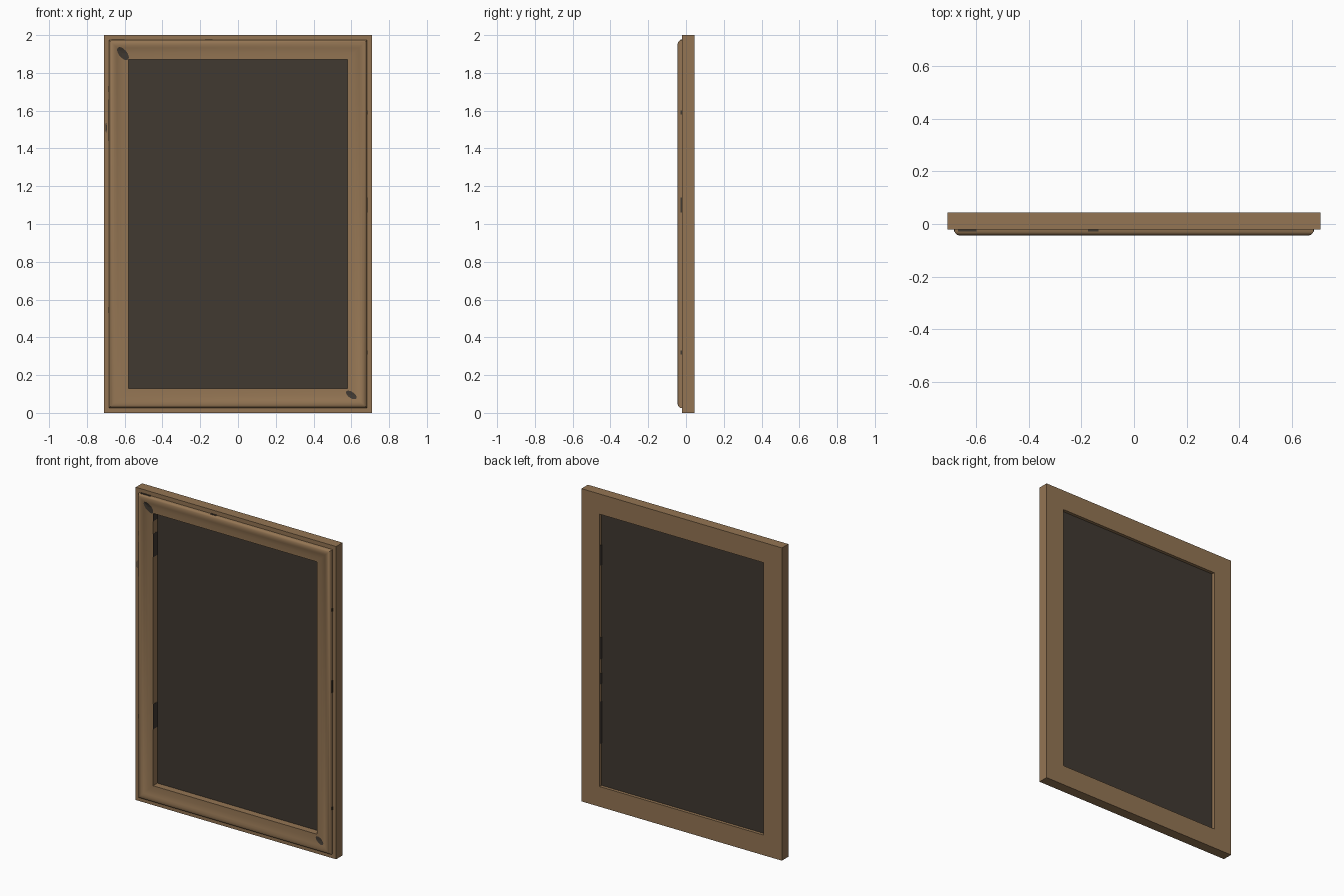
import bpy, bmesh, math

if "Cube" in bpy.data.objects:
    bpy.data.objects.remove(bpy.data.objects["Cube"])

W, H = 0.709, 2.0      # half width, height of the frame


def material(name, rgb):
    m = bpy.data.materials.new(name)
    m.diffuse_color = (*rgb, 1)
    m.use_nodes = True
    m.node_tree.nodes["Principled BSDF"].inputs["Base Color"].default_value = m.diffuse_color
    return m


wood = material("brown wood", (0.295, 0.178, 0.087))
dark = material("dark panel", (0.052, 0.041, 0.031))


def finish(bm, name, mat, smooth=False):
    bmesh.ops.recalc_face_normals(bm, faces=bm.faces)
    me = bpy.data.meshes.new(name)
    bm.to_mesh(me)
    bm.free()
    me.materials.append(mat)
    ob = bpy.data.objects.new(name, me)
    bpy.context.collection.objects.link(ob)
    if smooth:
        bpy.context.view_layer.objects.active = ob
        ob.select_set(True)
        bpy.ops.object.shade_smooth_by_angle(angle=math.radians(35))
        ob.select_set(False)
    return ob


def box(name, lo, hi, mat):
    bm = bmesh.new()
    bmesh.ops.create_cube(bm, size=1)
    for v in bm.verts:
        for i in range(3):
            v.co[i] = lo[i] if v.co[i] < 0 else hi[i]
    return finish(bm, name, mat)


# Moulding section: distance in from the outer edge, depth
front = [(0, -0.021), (0.026, -0.021), (0.027, -0.031), (0.031, -0.037),
         (0.038, -0.042), (0.046, -0.044), (0.056, -0.043), (0.068, -0.038),
         (0.08, -0.034), (0.095, -0.031), (0.129, -0.030)]
section = front + [(0.129, 0.044), (0, 0.044)]

# Mitred frame swept round four corners
bm = bmesh.new()
rings = []
for sx, top in ((-1, 0), (1, 0), (1, 1), (-1, 1)):
    rings.append([bm.verts.new((sx * (W - d), y, H - d if top else d)) for d, y in section])
n = len(section)
for c in range(4):
    a, b = rings[c], rings[(c + 1) % 4]
    for i in range(n):
        j = (i + 1) % n
        bm.faces.new((a[i], a[j], b[j], b[i]))
finish(bm, "frame", wood, True)

# Flat panel set into the opening
box("panel", (-W + 0.125, 0.014, 0.125), (W - 0.125, 0.024, H - 0.125), dark)


def front_depth(x, z):
    d = min(W - abs(x), z, H - z)
    for (d0, y0), (d1, y1) in zip(front, front[1:]):
        if d0 <= d <= d1:
            return y0 + (y1 - y0) * (d - d0) / (d1 - d0)
    return front[-1][1]


# Dark worn spots that follow the moulding surface
def spot(name, cx, cz, long, short, angle):
    bm = bmesh.new()
    bmesh.ops.create_grid(bm, x_segments=20, y_segments=20, size=1)
    ca, sa = math.cos(angle), math.sin(angle)
    for v in bm.verts:
        u, w = v.co.x, v.co.y
        u, w = u * math.sqrt(1 - w * w / 2) * long, w * math.sqrt(1 - u * u / 2) * short
        x, z = cx + u * ca - w * sa, cz + u * sa + w * ca
        x = max(-W + 0.129, min(W - 0.129, x)) if 0.129 < z < H - 0.129 and abs(x) < W - 0.129 else x
        v.co = (x, front_depth(x, z) - 0.0012, z)
    finish(bm, name, dark)


spot("upper_left_spot", -0.609, 1.902, 0.041, 0.021, math.radians(-50))
spot("lower_right_spot", 0.600, 0.095, 0.032, 0.016, math.radians(-35))
spot("left_edge_spot", -0.698, 1.51, 0.025, 0.004, math.radians(90))

# Dark patches along the sides of the opening
J = W - 0.129
for z0, z1 in ((1.82, 1.87), (1.59, 1.74), (0.49, 0.65)):
    box("left_jamb_patch", (-J - 0.001, -0.029, z0), (-J + 0.001, 0.014, z1), dark)
for z0, z1 in ((1.54, 1.67), (0.94, 1.08), (0.78, 0.85), (0.4, 0.67)):
    box("right_jamb_patch", (J - 0.001, 0.024, z0), (J + 0.001, 0.043, z1), dark)

# Dark patches in the groove round the moulding
for s, z0, z1 in ((1, 1.58, 1.6), (1, 1.06, 1.14), (1, 0.31, 0.33),
                  (-1, 1.44, 1.66), (-1, 1.7, 1.73), (-1, 0.53, 0.56)):
    x = s * (W - 0.0255)
    box("side_groove_patch", (x - 0.002, -0.029, z0), (x + 0.002, -0.02, z1), dark)
for x0, x1 in ((-0.67, -0.6), (-0.175, -0.135)):
    box("top_groove_patch", (x0, -0.029, H - 0.0275), (x1, -0.02, H - 0.0235), dark)
